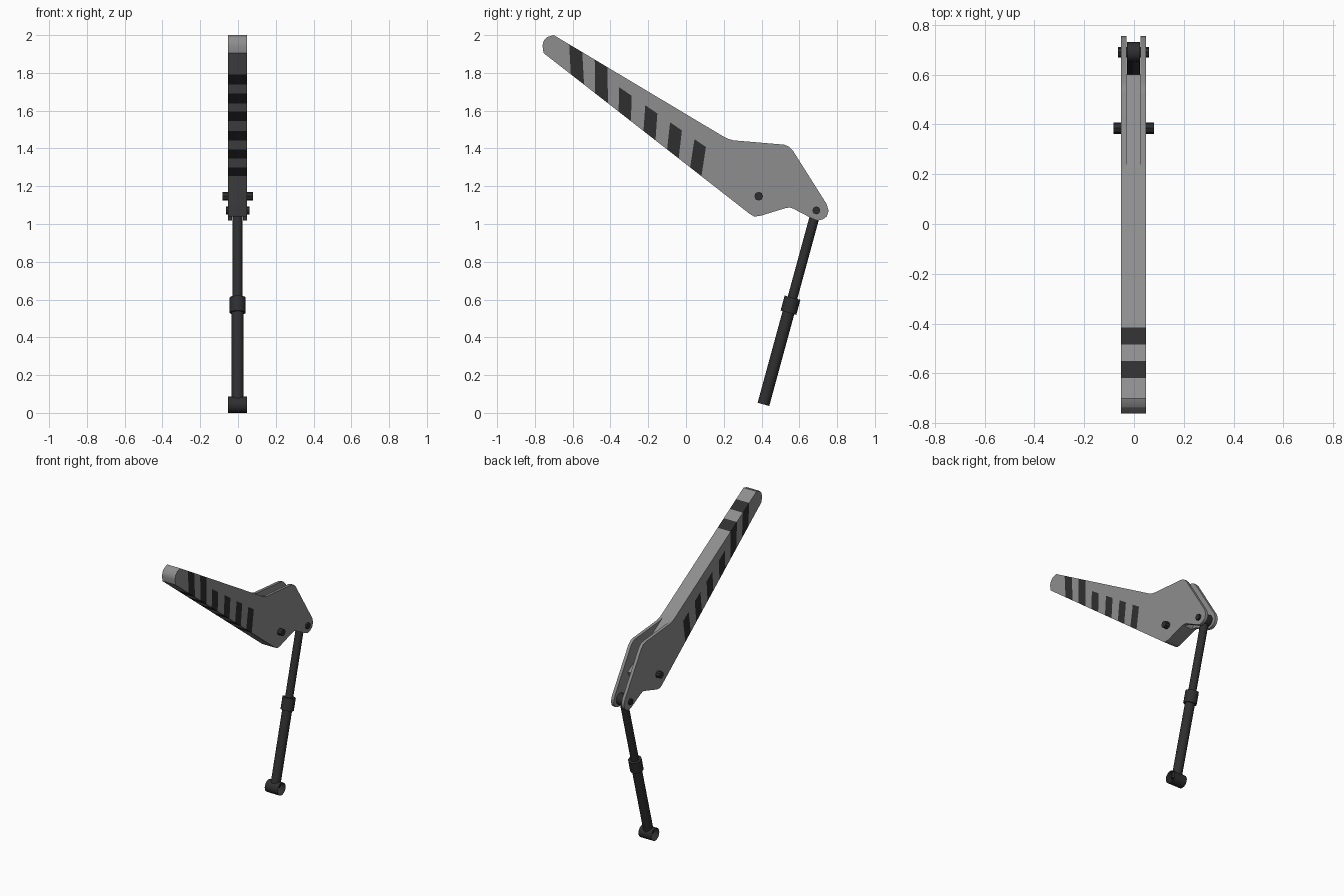
import bpy, bmesh, math
from mathutils import Vector

if "Cube" in bpy.data.objects:
    bpy.data.objects.remove(bpy.data.objects["Cube"])

def material(name, v):
    m = bpy.data.materials.new(name)
    m.diffuse_color = (v, v, v, 1)
    m.use_nodes = True
    m.node_tree.nodes["Principled BSDF"].inputs["Base Color"].default_value = m.diffuse_color
    return m

GREY = material("mid grey", 0.27)
BLACK = material("soft black", 0.028)

def finish(bm, name, mats):
    bmesh.ops.recalc_face_normals(bm, faces=bm.faces)
    me = bpy.data.meshes.new(name)
    bm.to_mesh(me)
    bm.free()
    ob = bpy.data.objects.new(name, me)
    bpy.context.collection.objects.link(ob)
    for m in mats:
        me.materials.append(m)
    bpy.ops.object.select_all(action='DESELECT')
    ob.select_set(True)
    bpy.context.view_layer.objects.active = ob
    bpy.ops.object.shade_smooth_by_angle(angle=math.radians(35))
    return ob

def prism(profile, x0, x1):
    """Extrude a (y, z) outline from x0 to x1."""
    bm = bmesh.new()
    face = bm.faces.new([bm.verts.new((x0, y, z)) for y, z in profile])
    ext = bmesh.ops.extrude_face_region(bm, geom=[face])
    for v in ext["geom"]:
        if isinstance(v, bmesh.types.BMVert):
            v.co.x = x1
    return bm

def rod(name, a, b, r, sides=16, caps=True):
    """Cylinder between two points."""
    a, b = Vector(a), Vector(b)
    bm = bmesh.new()
    bmesh.ops.create_cone(bm, cap_ends=caps, segments=sides, radius1=r, radius2=r, depth=(b - a).length)
    rot = (b - a).to_track_quat('Z', 'Y').to_matrix()
    for v in bm.verts:
        v.co = rot @ v.co + (a + b) / 2
    return finish(bm, name, [BLACK])

X0, X1 = -0.052, 0.048      # outer sides of the arm
S0, S1 = -0.031, 0.027      # sides of the slot

# Tapered beam with a rounded tip
bm = prism([(-0.754, 1.905), (-0.76, 1.945), (-0.753, 1.97), (-0.735, 1.99), (-0.70, 2.0),
            (0.19, 1.468), (0.22, 1.452), (0.22, 1.145)], X0, X1)

# Stripes cut into the beam: the first two wrap it, the others stop part way up
WIDTH = 0.067
stripes = []
for i, y in enumerate((-0.61, -0.481, -0.357, -0.225, -0.10, 0.022)):
    stripes.append((i, y, 1.91 - 0.785 * (y + 0.754), -0.055 + 0.042 * i))

def cut(co, no):
    bmesh.ops.bisect_plane(bm, geom=bm.verts[:] + bm.edges[:] + bm.faces[:],
                           dist=1e-5, plane_co=co, plane_no=no)

for i, y, z, tilt in stripes:
    for edge in (0, WIDTH):
        cut((0, y + edge, z), (0, 1, -tilt))
cut((0, -0.352, 1.723), (0, 0.69, 1))
for f in bm.faces:
    c = f.calc_center_median()
    low = c.z < 1.723 - 0.69 * (c.y + 0.352)
    for i, y, z, tilt in stripes:
        if 0 < c.y - y - tilt * (c.z - z) < WIDTH and (i < 2 or low):
            f.material_index = 1
finish(bm, "striped_beam", [GREY, BLACK])

# Pair of head plates
plate = [(0.22, 1.145), (0.22, 1.452), (0.25, 1.443), (0.52, 1.42), (0.545, 1.41), (0.565, 1.39),
         (0.745, 1.105), (0.755, 1.07), (0.745, 1.04), (0.725, 1.025), (0.695, 1.018),
         (0.665, 1.03), (0.57, 1.08), (0.55, 1.087), (0.53, 1.085), (0.39, 1.042),
         (0.36, 1.04), (0.335, 1.055)]
for side, a, b in (("left", X0, S0), ("right", S1, X1)):
    finish(prism(plate, a, b), side + "_head_plate", [GREY])

# Core between the plates
finish(prism([(0.22, 1.145), (0.22, 1.452), (0.60, 1.222), (0.53, 1.085), (0.39, 1.042),
              (0.36, 1.04), (0.335, 1.055)], S0, S1), "head_core", [GREY])

# Pivot pins
rod("main_pin", (-0.082, 0.385, 1.147), (0.08, 0.385, 1.147), 0.023, 8)
rod("piston_pin", (-0.064, 0.69, 1.072), (0.06, 0.69, 1.072), 0.021, 8)

# Piston: eye, thin rod, collar, tube and open foot sleeve
top, foot = Vector((-0.002, 0.69, 1.072)), Vector((-0.002, 0.41, 0.045))
at = lambda t: foot.lerp(top, t)
rod("piston_eye", (S0 + 0.002, 0.69, 1.072), (S1 - 0.002, 0.69, 1.072), 0.04)
rod("piston_rod", at(0.5), top, 0.026)
rod("piston_collar", at(0.473), at(0.55), 0.043)
rod("piston_tube", foot, at(0.52), 0.032)
rod("foot_sleeve", (X0, 0.41, 0.043), (X1, 0.41, 0.043), 0.043, caps=False)
